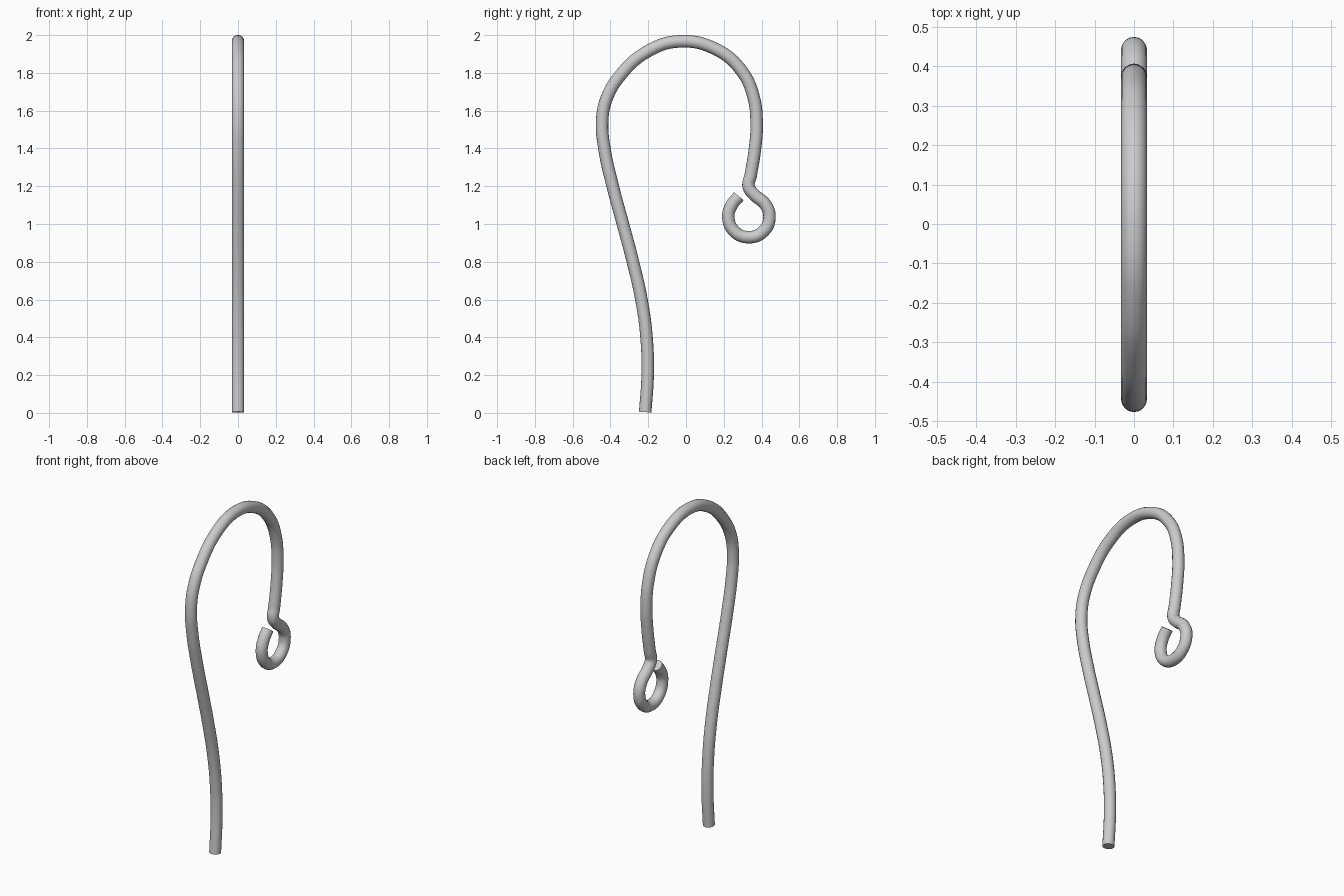
import bpy, math

if "Cube" in bpy.data.objects:
    bpy.data.objects.remove(bpy.data.objects["Cube"])

R = 0.033  # wire radius

# Centre line in the y-z plane: stem, arch, neck
path = [(-0.216, 0.004), (-0.203, 0.2), (-0.209, 0.4), (-0.236, 0.6),
        (-0.281, 0.8), (-0.334, 1.0), (-0.388, 1.2), (-0.432, 1.4),
        (-0.444, 1.54), (-0.422, 1.66), (-0.345, 1.79), (-0.21, 1.91),
        (-0.035, 1.967), (0.165, 1.922), (0.295, 1.81), (0.357, 1.675),
        (0.374, 1.53), (0.364, 1.39), (0.343, 1.26), (0.332, 1.197),
        (0.366, 1.151), (0.418, 1.106)]
# Small open eye
for deg in (0, -45, -90, -135, -180):
    a = math.radians(deg)
    path.append((0.333 + 0.109 * math.cos(a), 1.037 + 0.107 * math.sin(a)))
path += [(0.242, 1.10), (0.28, 1.147)]

curve = bpy.data.curves.new("wire_hook", 'CURVE')
curve.dimensions = '3D'
curve.bevel_depth = R
curve.bevel_resolution = 6
curve.resolution_u = 8
curve.use_fill_caps = True
spline = curve.splines.new('BEZIER')
spline.bezier_points.add(len(path) - 1)
for bp, (y, z) in zip(spline.bezier_points, path):
    bp.co = (0, y, z)
    bp.handle_left_type = bp.handle_right_type = 'AUTO'

hook = bpy.data.objects.new("wire_hook", curve)
bpy.context.collection.objects.link(hook)
bpy.context.view_layer.objects.active = hook
hook.select_set(True)
bpy.ops.object.convert(target='MESH')
bpy.ops.object.shade_smooth_by_angle(angle=math.radians(40))
